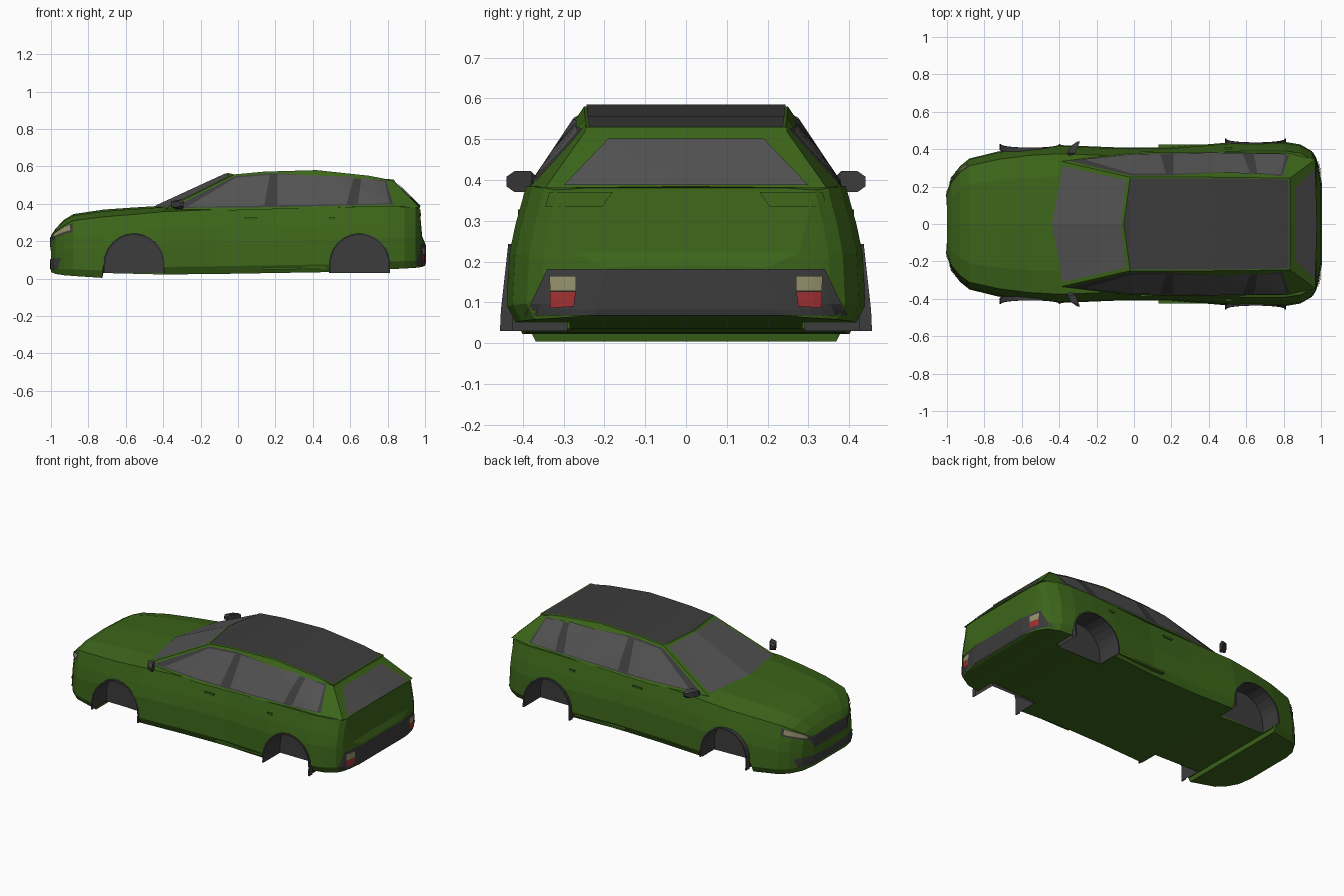
import bpy, bmesh, math
from mathutils import Vector
from mathutils.bvhtree import BVHTree

if "Cube" in bpy.data.objects:
    bpy.data.objects.remove(bpy.data.objects["Cube"])


def mat(name, c):
    m = bpy.data.materials.new(name)
    m.diffuse_color = (*c, 1)
    m.use_nodes = True
    m.node_tree.nodes["Principled BSDF"].inputs["Base Color"].default_value = m.diffuse_color
    return m


GREEN = mat("green_paint", (0.045, 0.13, 0.01))
DARK = mat("dark_trim", (0.045, 0.045, 0.045))
GLASS = mat("tinted_glass", (0.085, 0.085, 0.085))
CREAM = mat("lamp_cream", (0.3, 0.28, 0.15))
RED = mat("lamp_red", (0.35, 0.03, 0.03))


def build(name, verts, faces, *mats, closed=True):
    me = bpy.data.meshes.new(name)
    me.from_pydata(verts, [], faces)
    for m in mats:
        me.materials.append(m)
    if closed:
        bm = bmesh.new()
        bm.from_mesh(me)
        bmesh.ops.recalc_face_normals(bm, faces=bm.faces)
        bm.to_mesh(me)
        bm.free()
    ob = bpy.data.objects.new(name, me)
    bpy.context.collection.objects.link(ob)
    return ob


def loft(name, rings, *mats):
    n = len(rings[0])
    faces = [(k * n + i, k * n + (i + 1) % n, (k + 1) * n + (i + 1) % n, (k + 1) * n + i)
             for k in range(len(rings) - 1) for i in range(n)]
    faces += [tuple(range(n)), tuple(range((len(rings) - 1) * n, len(rings) * n))]
    return build(name, [v for r in rings for v in r], faces, *mats)


def tree(ob):
    return BVHTree.FromPolygons([v.co for v in ob.data.vertices],
                                [tuple(p.vertices) for p in ob.data.polygons])


def patch(name, bvh, view, quad, m, mirror=True, off=0.004, nu=8, nv=4):
    """Drape a quad, given in the view plane, over a surface."""
    d = Vector(view)
    side = abs(d.y) > 0.5
    a, b, c, e = [Vector(q) for q in quad]
    pts = []
    for j in range(nv + 1):
        for i in range(nu + 1):
            q = a.lerp(b, i / nu).lerp(e.lerp(c, i / nu), j / nv)
            o = Vector((q.x, 0, q.y)) if side else Vector((0, q.x, q.y))
            hit = bvh.ray_cast(o - d * 3, d)[0] or bvh.find_nearest(o - d)[0]
            pts.append(hit - d * off)
    faces = [(j * (nu + 1) + i, j * (nu + 1) + i + 1, (j + 1) * (nu + 1) + i + 1, (j + 1) * (nu + 1) + i)
             for j in range(nv) for i in range(nu)]
    build(name, pts, faces, m, closed=False)
    if mirror:
        build(name + "_mirrored", [(p.x, -p.y, p.z) for p in pts], [f[::-1] for f in faces], m, closed=False)


# Lower body: x, half width, top z, shoulder z, bottom z
stations = [(-1, .17, .23, .215, .035), (-.975, .25, .268, .25, .025), (-.93, .31, .315, .285, .018),
            (-.88, .35, .345, .31, .014), (-.725, .388, .368, .33, .004), (-.72, .389, .369, .33, .03),
            (-.56, .412, .38, .343, .026), (-.4, .422, .39, .358, .022), (-.1, .41, .385, .37, .025),
            (.2, .41, .385, .375, .03), (.5, .435, .39, .38, .035), (.65, .44, .39, .385, .042),
            (.8, .44, .39, .385, .05), (.89, .425, .388, .384, .054), (.95, .39, .387, .38, .058),
            (.97, .355, .385, .375, .06), (.985, .31, .225, .22, .063), (1, .22, .19, .185, .07)]
section = [(.95, 0), (1, .12), (.985, .5), (.95, .72), (.89, 1)]
rings = []
for x, w, zt, zs, zb in stations:
    half = [(w * a, zb + (zs - zb) * b) for a, b in section] + [(w * .6, zs + (zt - zs) * .75)]
    rings.append([(x, y, z) for y, z in half] + [(x, 0, zt)] +
                 [(x, -y, z) for y, z in half[::-1]] + [(x, 0, zb)])
body = loft("lower_body", rings, GREEN)
body_bvh = tree(body)


# Wheel wells: arch outline, cutter and dark liner with flange
def arch(cx, r, bottom):
    pts = [(cx - r, bottom)]
    pts += [(cx - r * math.cos(t * math.pi / 12), .08 + r * math.sin(t * math.pi / 12)) for t in range(13)]
    return pts + [(cx + r, bottom)]


for label, cx, yo in (("front", -.555, .428), ("rear", .65, .456)):
    for s, tag in ((1, "left"), (-1, "right")):
        out = arch(cx, .159, -.1)
        cut = loft(f"{label}_{tag}_arch_cutter", [[(x, s * y, z) for x, z in out] for y in (.285, .6)])
        cut.hide_render = True
        cut.hide_viewport = True
        mod = body.modifiers.new("wheel_well", "BOOLEAN")
        mod.operation, mod.object, mod.solver = "DIFFERENCE", cut, "EXACT"
        inner, outer = arch(cx, .155, .03), arch(cx, .163, .03)
        n = len(inner)

        def lip(z):
            return yo - .02 * max(0, z - .06) / .18

        verts = [(x, s * .29, z) for x, z in inner] + [(x, s * lip(z), z) for x, z in inner] + \
                [(x, s * lip(z), z) for x, z in outer] + [(x, s * (lip(z) - .03), z) for x, z in outer]
        faces = [tuple(range(n))] + [(k * n + i, k * n + i + 1, (k + 1) * n + i + 1, (k + 1) * n + i)
                                     for k in range(3) for i in range(n - 1)]
        build(f"{label}_{tag}_wheel_liner", verts, faces, DARK)

# Cabin: belt and roof outlines joined by sloping sides
belt = [(-.39, .335, .372), (-.02, .38, .365), (.42, .385, .378), (.82, .38, .385), (.97, .345, .38)]
roof = [(-.02, .25, .557), (.14, .25, .572), (.42, .25, .58), (.7, .247, .55), (.83, .243, .525)]


def outline(half, front, back):
    return [front] + half + [back] + [(x, -y, z) for x, y, z in half[::-1]]


low = outline(belt, (-.44, 0, .388), (.975, 0, .384))
high = outline(roof, (-.055, 0, .565), (.83, 0, .528))
verts = low + high
n = len(low)
faces = [(i, (i + 1) % n, n + (i + 1) % n, n + i) for i in range(n)]
faces += [(n + a, n + a + 1, n + n - a - 1, n + n - a) for a in range(1, 5)]
faces += [(n, n + 1, 2 * n - 1), (n + 5, n + 6, n + 7), tuple(range(n))]
cabin = build("cabin", verts, faces, GREEN)
cabin_bvh = tree(cabin)

# Dark roof panel, slightly proud of the cabin
rp = [(x, s * (y - .006), z + .005) for x, y, z in roof for s in (1, -1)]
build("roof_panel", rp + [(-.055, 0, .57)],
      [(2 * i, 2 * i + 1, 2 * i + 3, 2 * i + 2) for i in range(4)] + [(0, 10, 1)], DARK, closed=False)

# Side glazing: dark surround with three windows
IN = (0, -1, 0)
patch("side_window_surround_front", cabin_bvh, IN, [(-.35, .378), (.18, .382), (.18, .564), (-.02, .547)], DARK, off=.003, nu=12)
patch("side_window_surround_rear", cabin_bvh, IN, [(.18, .382), (.83, .397), (.79, .525), (.18, .564)], DARK, off=.003, nu=12)
patch("front_side_window", cabin_bvh, IN, [(-.27, .385), (.14, .39), (.17, .555), (-.01, .54)], GLASS, off=.007)
patch("rear_side_window", cabin_bvh, IN, [(.21, .392), (.58, .397), (.62, .545), (.21, .557)], GLASS, off=.007)
patch("quarter_window", cabin_bvh, IN, [(.64, .398), (.81, .402), (.785, .518), (.66, .54)], GLASS, off=.007)

# Windscreen and rear window
patch("windscreen", cabin_bvh, (1, 0, 0), [(0, .392), (.31, .382), (.235, .55), (0, .562)], GLASS, off=.007)
patch("rear_window", cabin_bvh, (-1, 0, 0), [(0, .387), (.3, .387), (.19, .502), (0, .502)], GLASS, off=.006)


# Roof spoiler
sp = [(.76, .535), (.835, .53), (.838, .515), (.78, .505)]
loft("roof_spoiler", [[(x, y, z) for x, z in sp] for y in (-.247, .247)], GREEN)

# Rear bumper trim, lamps and upper lamp covers
BACK = (-1, 0, 0)
patch("rear_bumper_trim", body_bvh, BACK, [(0, .068), (.395, .068), (.34, .182), (0, .182)], DARK, off=.004, nu=14, nv=8)
patch("rear_lamp_cream", body_bvh, BACK, [(.27, .128), (.333, .128), (.335, .165), (.27, .165)], CREAM, off=.009)
patch("rear_lamp_red", body_bvh, BACK, [(.275, .09), (.333, .086), (.333, .127), (.27, .127)], RED, off=.009)
patch("tail_lamp_cover", body_bvh, BACK, [(.205, .335), (.345, .335), (.335, .37), (.18, .37)], GREEN, off=.004)

# Nose: grille, headlamps and lower intakes
FRONT = (1, 0, 0)
patch("grille", body_bvh, FRONT, [(0, .15), (.16, .15), (.2, .222), (0, .224)], DARK)
patch("headlamp_surround", body_bvh, FRONT, [(.195, .205), (.325, .25), (.315, .295), (.195, .232)], DARK)
patch("headlamp", body_bvh, FRONT, [(.21, .218), (.318, .259), (.31, .288), (.21, .235)], CREAM, off=.009)
patch("lower_intake", body_bvh, FRONT, [(0, .05), (.27, .05), (.29, .11), (0, .095)], DARK)

# Door handles, sill strips and door mirrors
for s, tag in ((1, "left"), (-1, "right")):
    for label, x, ln in (("front", .07, .035), ("rear", .505, .018)):
        y = body_bvh.ray_cast(Vector((x, 3, .32)), Vector(IN))[0].y
        hx = [(x - ln, .326), (x + ln, .327), (x + ln * .8, .314), (x - ln * .8, .314)]
        loft(f"{label}_{tag}_door_handle", [[(a, s * q, z) for a, z in hx] for q in (y - .012, y + .008)], GREEN)
    sill = [(.13, .048), (.13, .06), (.47, .065), (.47, .052)]
    loft(f"{tag}_sill_strip", [[(a, s * q, z) for a, z in sill] for q in (.40, .425)], GREEN)
    mirror = []
    for y, x, h, d in ((.367, -.342, .012, .012), (.38, -.335, .026, .022),
                       (.42, -.315, .026, .018), (.44, -.297, .012, .008)):
        mirror.append([(x - d, s * y, .396 - h * .6), (x - d, s * y, .396 + h * .7),
                       (x + d, s * y, .396 + h), (x + d, s * y, .396 - h)])
    loft(f"{tag}_door_mirror", mirror, DARK)
